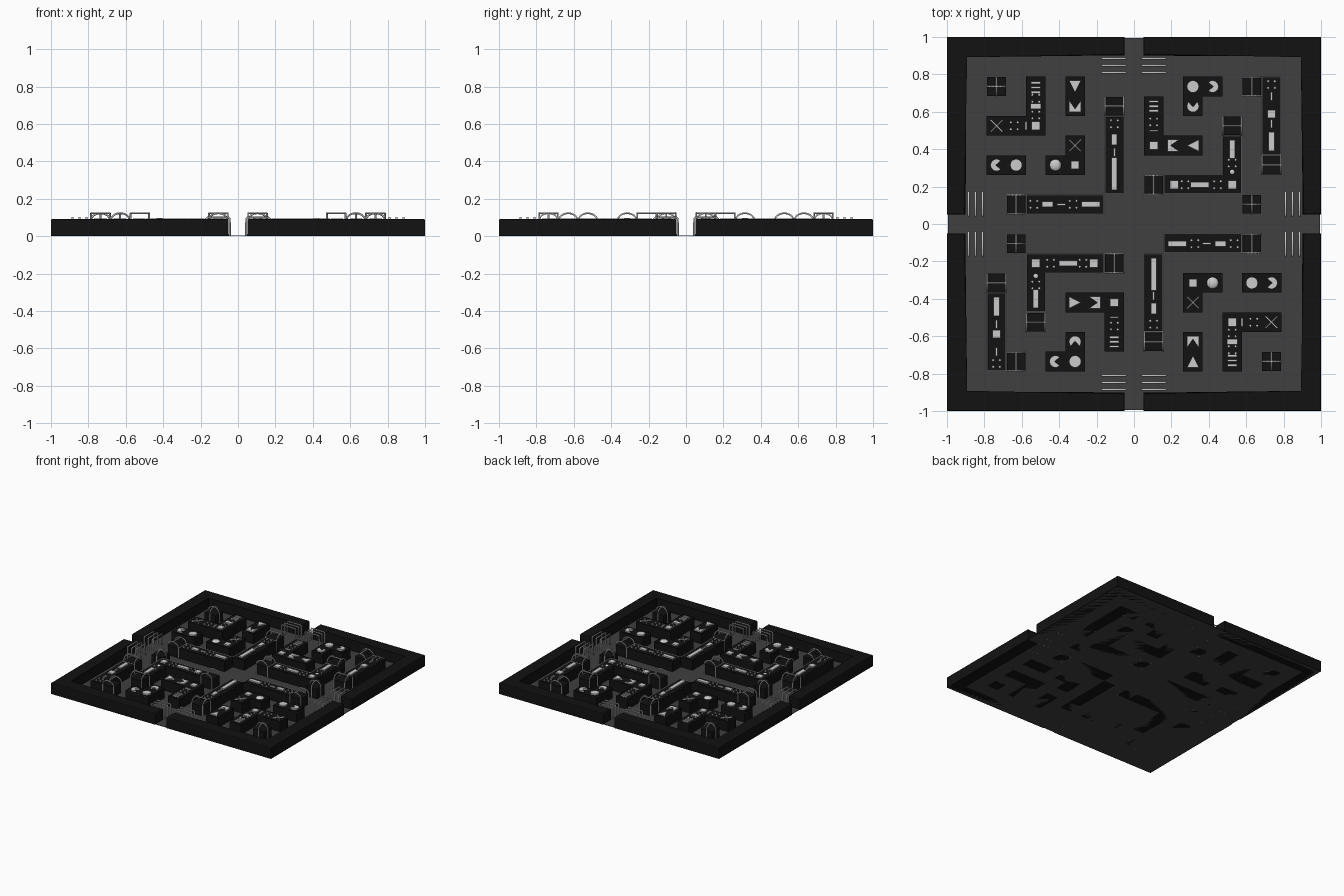
import bpy, bmesh
from math import sin, cos, pi
from mathutils import Matrix, Vector

if "Cube" in bpy.data.objects:
    bpy.data.objects.remove(bpy.data.objects["Cube"])

U = 0.105          # layout cell size
TOP = 0.088        # block top height


def material(name, v):
    m = bpy.data.materials.new(name)
    m.diffuse_color = (v, v, v, 1)
    m.use_nodes = True
    m.node_tree.nodes["Principled BSDF"].inputs["Base Color"].default_value = m.diffuse_color
    return m


BLACK, FLOOR, LIGHT = material("black", 0.006), material("floor_grey", 0.05), material("light_grey", 0.8)


def add(name, mesh, mats, turns=(0, 2)):
    """Place the mesh once per quarter turn listed."""
    for m in mats:
        mesh.materials.append(m)
    for k in turns:
        ob = bpy.data.objects.new(f"{name}_{k}" if len(turns) > 1 else name, mesh)
        ob.rotation_euler.z = k * pi / 2
        bpy.context.collection.objects.link(ob)


def to_mesh(bm, name):
    bmesh.ops.recalc_face_normals(bm, faces=bm.faces)
    me = bpy.data.meshes.new(name)
    bm.to_mesh(me)
    bm.free()
    return me


def prism(bm, pts, z0, z1, at=(0, 0), rot=0):
    """Extruded outline; returns its top face."""
    M = Matrix.Translation((at[0], at[1], 0)) @ Matrix.Rotation(rot, 4, 'Z')
    lo = [bm.verts.new(M @ Vector((x, y, z0))) for x, y in pts]
    hi = [bm.verts.new(M @ Vector((x, y, z1))) for x, y in pts]
    n = len(pts)
    bm.faces.new(lo[::-1])
    for i in range(n):
        bm.faces.new((lo[i], lo[(i + 1) % n], hi[(i + 1) % n], hi[i]))
    return bm.faces.new(hi)


def rect(w, h, cx=0, cy=0):
    return [(cx - w / 2, cy - h / 2), (cx + w / 2, cy - h / 2), (cx + w / 2, cy + h / 2), (cx - w / 2, cy + h / 2)]


def arc(r, a0=0, a1=2 * pi, n=24, cx=0, cy=0):
    return [(cx + r * cos(a0 + (a1 - a0) * i / n), cy + r * sin(a0 + (a1 - a0) * i / n)) for i in range(n)]


def tubes(name, paths, r, turns):
    cu = bpy.data.curves.new(name, 'CURVE')
    cu.dimensions, cu.bevel_depth, cu.bevel_resolution = '3D', r, 1
    cu.use_fill_caps = True
    for p in paths:
        s = cu.splines.new('POLY')
        s.points.add(len(p) - 1)
        for q, c in zip(s.points, p):
            q.co = (*c, 1)
    tmp = bpy.data.objects.new(name, cu)
    bpy.context.collection.objects.link(tmp)
    bpy.context.view_layer.update()
    me = bpy.data.meshes.new_from_object(tmp.evaluated_get(bpy.context.evaluated_depsgraph_get()))
    bpy.data.objects.remove(tmp)
    me.materials.clear()
    add(name, me, [LIGHT], turns)


# floor plate
bm = bmesh.new()
prism(bm, rect(1.99, 1.99), 0, 0.004)
add("floor", to_mesh(bm, "floor"), [FLOOR], (0,))

# corner walls with softened top edge
bm = bmesh.new()
top = prism(bm, [(1, .052), (1, 1), (.052, 1), (.052, .9), (.9, .9), (.9, .052)], 0, 0.092)
bmesh.ops.bevel(bm, geom=list(top.edges), offset=0.008, segments=2, affect='EDGES', profile=0.5)
add("corner_wall", to_mesh(bm, "corner_wall"), [BLACK], range(4))

# gate rails: three hoops on each side of every opening
rails = []
for s in (-1, 1):
    for y in (0.81, 0.848, 0.885):
        a, b = 0.044 * s, 0.17 * s
        rails.append([(a, y, 0), (a, y, .092), (a + .006 * s, y, .099), (b - .006 * s, y, .099), (b, y, .092), (b, y, 0)])
tubes("gate_rails", rails, 0.0055, range(4))

# maze blocks: outline in cell corners, black with a light rim
E = 0.5
plain = [
    [(-7-E, 5-E), (-5+E, 5-E), (-5+E, 7+E), (-5-E, 7+E), (-5-E, 5+E), (-7-E, 5+E)],
    [(-3-E, 6-E), (-3+E, 6-E), (-3+E, 7+E), (-3-E, 7+E)],
    [(-7-E, 3-E), (-6+E, 3-E), (-6+E, 3+E), (-7-E, 3+E)],
    [(-4-E, 3-E), (-3+E, 3-E), (-3+E, 4+E), (-3-E, 4+E), (-3-E, 3+E), (-4-E, 3+E)],
    [(1-E, 4-E), (3+E, 4-E), (3+E, 4+E), (1+E, 4+E), (1+E, 6+E), (1-E, 6+E)],
    [(3-E, 6-E), (3+E, 6-E), (3+E, 7-E), (4+E, 7-E), (4+E, 7+E), (3-E, 7+E)],
]
framed = [
    [(-5-E, 1-E), (-2+E, 1-E), (-2+E, 1+E), (-5-E, 1+E)],
    [(-1-E, 2-E), (-1+E, 2-E), (-1+E, 5+E), (-1-E, 5+E)],
    [(2-E, 2-E), (5+E, 2-E), (5+E, 4+E), (5-E, 4+E), (5-E, 2+E), (2-E, 2+E)],
    [(7-E, 4-E), (7+E, 4-E), (7+E, 7+E), (7-E, 7+E)],
]
for kind, outlines, border in (("plain_block", plain, 0), ("framed_block", framed, 0.017)):
    for n, o in enumerate(outlines):
        bm = bmesh.new()
        top = prism(bm, [(x * U, y * U) for x, y in o], 0, TOP)
        if border:
            bmesh.ops.inset_region(bm, faces=[top], thickness=border)
        rim = bmesh.ops.inset_region(bm, faces=[top], thickness=0.006)["faces"]
        for f in rim:
            f.material_index = 1
        bmesh.ops.translate(bm, verts=top.verts, vec=(0, 0, -0.003))
        add(f"{kind}_{n}", to_mesh(bm, kind), [BLACK, LIGHT])

# surface detail shapes, local +x is the pointing direction
R = 0.032
SHAPES = {
    "disc": [arc(R)],
    "mouth": [arc(R, pi / 4, 7 * pi / 4) + [(R * .7, -R * .7), (-.004, 0)]],
    "square": [rect(.044, .044)],
    "wedge": [[(R, 0), (-R, R), (-R, -R)]],
    "notch": [[(-R, -R), (R, -R), (R, R), (-R, R), (.014, 0)]],
    "slats": [rect(.012, .05, x) for x in (-.025, 0, .025)],
    "dots": [arc(.007, n=10, cx=x, cy=y) for x in (-.018, .018) for y in (-.018, .018)],
    "plate": [rect(.03, .056)],
    "bar": [rect(.06, .03)],
    "long": [rect(.1, .03)],
    "slit": [rect(.045, .01)],
}
W, N, S = pi, pi / 2, -pi / 2
details = [
    ("slats", -5, 6.95, N), ("dots", -5, 6.4, 0), ("plate", -5, 6.0, N), ("dots", -5, 5.55, 0), ("square", -5, 5, 0),
    ("x", -7, 5, 0), ("dots", -6.1, 5, 0), ("slit", -5.5, 5, N),
    ("wedge", -3, 7, S), ("notch", -3, 6, S),
    ("mouth", -7, 3, 0), ("disc", -6, 3, 0),
    ("x", -3, 4, 0), ("square", -3, 3, 0), ("dome", -4, 3, 0),
    ("slats", 1, 6, N), ("dots", 1, 5.2, 0), ("slit", 1, 4.75, 0), ("square", 1, 4, 0), ("notch", 2, 4, W), ("wedge", 3, 4, W),
    ("disc", 3, 7, 0), ("mouth", 4, 7, W), ("mouth", 3, 6, N),
    ("dots", -5.1, 1, 0), ("bar", -4.4, 1, 0), ("slit", -3.7, 1, 0), ("dots", -3.1, 1, 0), ("long", -2.2, 1, 0),
    ("dots", -1, 5.1, 0), ("bar", -1, 4.3, N), ("slit", -1, 3.65, N), ("long", -1, 2.9, N), ("long", -1, 2.2, N),
    ("square", 2.05, 2, 0), ("dots", 2.6, 2, 0), ("long", 3.35, 2, 0), ("dots", 4.25, 2, 0), ("square", 5, 2, 0),
    ("knob", 5, 2.65, 0), ("dots", 5, 3.1, 0), ("long", 5, 3.8, N),
    ("dots", 7, 7.1, 0), ("slit", 7, 6.5, N), ("square", 7, 5.6, 0), ("slit", 7, 5.1, N), ("long", 7, 4.2, N),
]
bm = bmesh.new()
Z0, Z1 = TOP - 0.006, TOP + 0.007
for kind, i, j, rot in details:
    at = (i * U, j * U)
    if kind == "x":
        for a in (pi / 4, -pi / 4):
            prism(bm, rect(.09, .006), Z0, Z1, at, a)
    elif kind in ("dome", "knob"):
        r = R if kind == "dome" else .014
        bmesh.ops.create_uvsphere(bm, u_segments=20, v_segments=10, radius=r,
                                  matrix=Matrix.Translation((*at, Z0)) @ Matrix.Diagonal((1, 1, .5, 1)))
    else:
        for p in SHAPES[kind]:
            prism(bm, p, Z0, Z1, at, rot)
me = to_mesh(bm, "block_details")
add("block_details", me, [LIGHT])

# end connectors: dark base, arched side pipes and a bar over the middle
connectors = [(-6, 1, 'x'), (-1, 6, 'y'), (1, 2, 'x'), (5, 5, 'y'), (7, 3, 'y'), (6, 7, 'x'), (-7, 7, '+'), (6, 1, '+')]
H = 0.05
profile = [(-H, 0)] + [(-H * cos(a * pi / 8), .085 + .038 * sin(a * pi / 8)) for a in range(9)] + [(H, 0)]


def hoop(i, j, axis, off):
    return [(i * U + (t if axis == 'x' else off), j * U + (off if axis == 'x' else t), z) for t, z in profile]


bm, pipes = bmesh.new(), []
for i, j, axis in connectors:
    prism(bm, rect(2 * H, 2 * H), 0, TOP - .004, (i * U, j * U))
    if axis == '+':
        pipes += [hoop(i, j, 'x', 0), hoop(i, j, 'y', 0)]
    else:
        pipes += [hoop(i, j, axis, -H), hoop(i, j, axis, H)]
        d = Vector((0, H, 0) if axis == 'x' else (H, 0, 0))
        c = Vector((i * U, j * U, .123))
        pipes.append([tuple(c - d), tuple(c + d)])
add("connector_base", to_mesh(bm, "connector_base"), [BLACK])
tubes("connector_hoops", pipes, 0.005, (0, 2))
